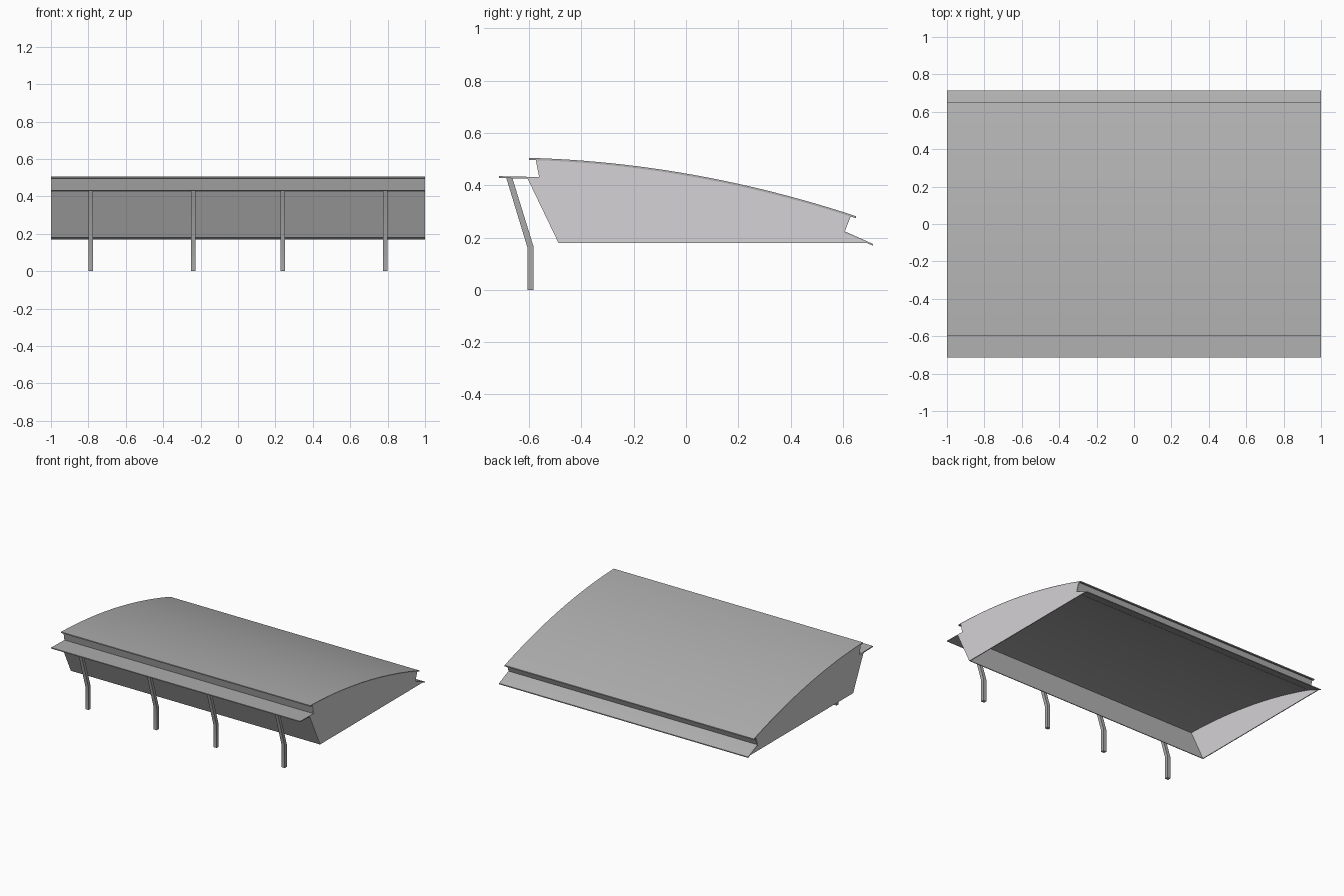
import bpy, bmesh, math

if "Cube" in bpy.data.objects:
    bpy.data.objects.remove(bpy.data.objects["Cube"])


def material(name, r, g, b):
    m = bpy.data.materials.new(name)
    m.diffuse_color = (r, g, b, 1)
    m.use_nodes = True
    m.node_tree.nodes["Principled BSDF"].inputs["Base Color"].default_value = m.diffuse_color
    return m


ROOF = material("roof_grey", 0.43, 0.43, 0.43)
WALL = material("pale_end_panel", 0.66, 0.645, 0.66)
GLAZE = material("front_panel_grey", 0.52, 0.52, 0.52)
POST = material("post_grey", 0.40, 0.40, 0.40)


def extrude(name, profile, x0, x1, mat):
    """Extrude a closed (y, z) profile from x0 to x1."""
    bm = bmesh.new()
    face = bm.faces.new([bm.verts.new((x0, y, z)) for y, z in profile])
    res = bmesh.ops.extrude_face_region(bm, geom=[face])
    for v in res["geom"]:
        if isinstance(v, bmesh.types.BMVert):
            v.co.x = x1
    bmesh.ops.recalc_face_normals(bm, faces=bm.faces)
    me = bpy.data.meshes.new(name)
    bm.to_mesh(me)
    bm.free()
    me.shade_smooth()
    me.set_sharp_from_angle(angle=math.radians(20))
    me.materials.append(mat)
    ob = bpy.data.objects.new(name, me)
    bpy.context.collection.objects.link(ob)
    return ob


def roof_z(y):
    t = y + 0.6
    return 0.505 - 0.0276 * t - 0.1206 * t * t


def curve(y0, y1, drop=0.0, n=24):
    ys = [y0 + (y1 - y0) * i / n for i in range(n + 1)]
    return [(y, roof_z(y) - drop) for y in ys]


def sheet(top, thickness):
    return top + [(y, z - thickness) for y, z in reversed(top)]


# Upper and lower curved roof sheets
upper = curve(-0.6, 0.65)
lower = [(-0.715, 0.435)] + curve(-0.56, 0.605, 0.072) + [(0.715, 0.176)]
extrude("upper_roof", sheet(upper, 0.008), -1, 1, ROOF)
extrude("lower_roof", sheet(lower, 0.007), -0.9995, 0.9995, ROOF)

# Window bands between the two roofs, leaning outwards
extrude("front_window_band", [(-0.561, 0.428), (-0.555, 0.428),
        (-0.569, 0.498), (-0.575, 0.498)], -0.995, 0.995, ROOF)
extrude("rear_window_band", [(0.599, 0.217), (0.605, 0.217),
        (0.631, 0.284), (0.625, 0.284)], -0.995, 0.995, ROOF)

# Sloping front wall made of equal panels
N = 14
for i in range(N):
    a = -0.995 + 1.99 * i / N
    extrude("front_wall_panel", [(-0.608, 0.43), (-0.488, 0.18),
            (-0.482, 0.18), (-0.602, 0.43)], a, a + 1.99 / N, GLAZE)

# End walls filling the profile below and between the roofs
end = ([(-0.488, 0.18), (-0.608, 0.43), (-0.561, 0.43), (-0.575, 0.498)]
       + curve(-0.57, 0.628, 0.003)
       + [(0.605, 0.218), (0.70, 0.18)])
for s in (-1, 1):
    extrude("end_wall", end, s * 0.994, s * 1.0, WALL)

# Cranked posts carrying the front eave
post = [(-0.606, 0), (-0.583, 0), (-0.583, 0.165),
        (-0.665, 0.43), (-0.688, 0.43), (-0.606, 0.16)]
for x in (-0.787, -0.24, 0.24, 0.787):
    extrude("post", post, x - 0.0125, x + 0.0125, POST)
